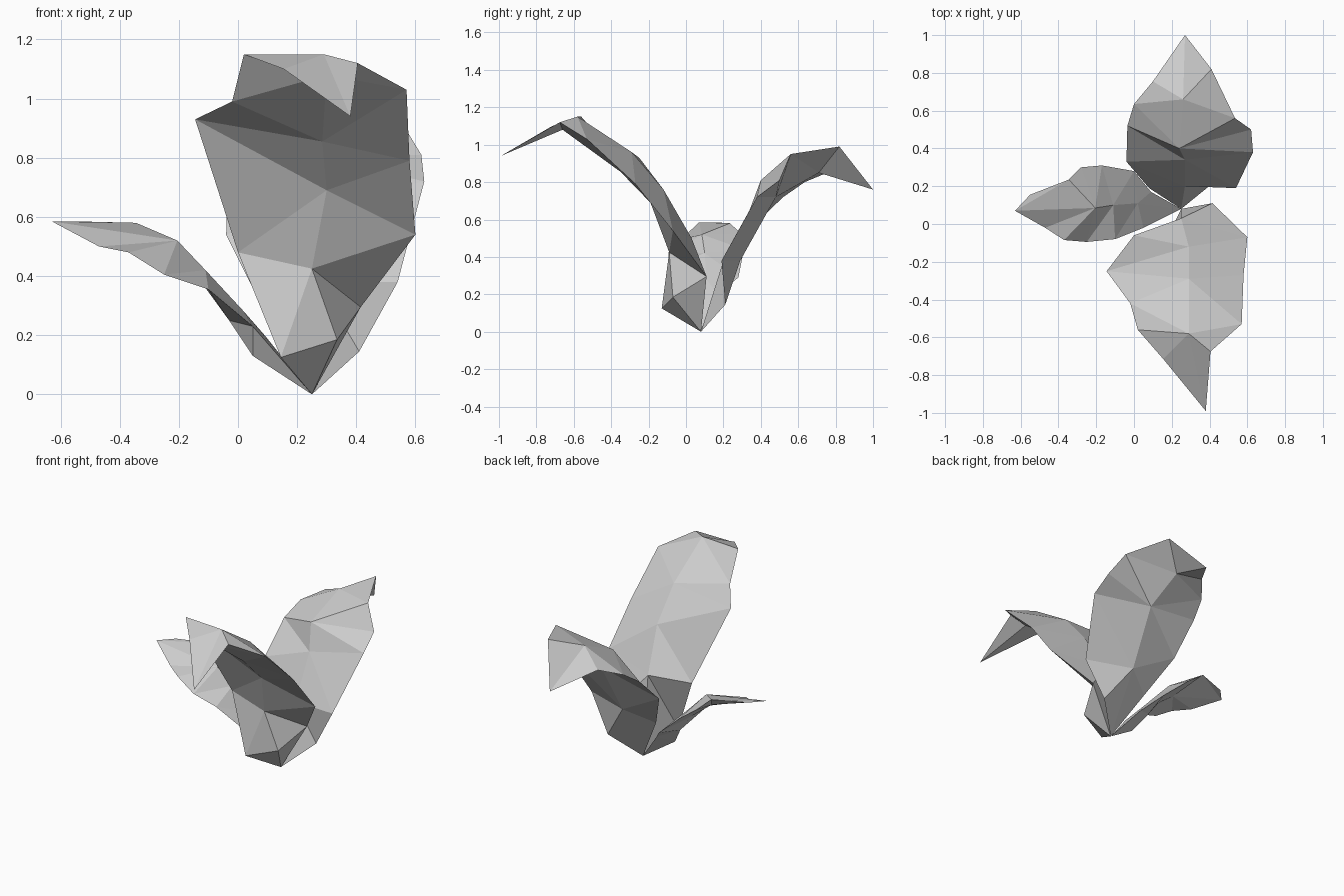
import bpy, bmesh
from mathutils import Vector

if "Cube" in bpy.data.objects:
    bpy.data.objects.remove(bpy.data.objects["Cube"])

BASE = (0.25, 0.08, 0.0)


def leaf(name, left, right, upper_rib, lower_rib, tip):
    """Thin faceted leaf: two outlines joined to an upper and a lower midrib."""
    bm = bmesh.new()
    base, end = bm.verts.new(BASE), bm.verts.new(tip)

    def line(points):
        return [base] + [bm.verts.new(p) for p in points] + [end]

    def stitch(a, b):
        # Triangulate between two lines, taking the shorter diagonal each time
        i = j = 0
        while i < len(a) - 1 or j < len(b) - 1:
            if j == len(b) - 1:
                step_a = True
            elif i == len(a) - 1:
                step_a = False
            else:
                step_a = (a[i + 1].co - b[j].co).length < (a[i].co - b[j + 1].co).length
            new = a[i + 1] if step_a else b[j + 1]
            tri = (a[i], b[j], new)
            if len(set(tri)) == 3 and not bm.faces.get(tri):
                bm.faces.new(tri)
            i, j = (i + 1, j) if step_a else (i, j + 1)

    l, r = line(left), line(right)
    for rib in (line(upper_rib), line(lower_rib)):
        stitch(l, rib)
        stitch(rib, r)
    bmesh.ops.recalc_face_normals(bm, faces=bm.faces)
    mesh = bpy.data.meshes.new(name)
    bm.to_mesh(mesh)
    bm.free()
    bpy.context.collection.objects.link(bpy.data.objects.new(name, mesh))


# Tall leaf arching to the front
leaf("front_leaf",
     left=[(.145, -.13, .125), (0, -.06, .48), (-.145, -.25, .93),
           (-.02, -.42, .99), (.02, -.56, 1.15), (.155, -.715, 1.10)],
     right=[(.415, .11, .295), (.6, -.07, .54), (.58, -.27, .79),
            (.57, -.53, 1.03), (.405, -.675, 1.12)],
     upper_rib=[(.25, .03, .5), (.29, -.12, .76), (.29, -.29, .96), (.29, -.58, 1.15)],
     lower_rib=[(.335, -.07, .185), (.25, -.09, .425), (.3, -.19, .69),
                (.285, -.35, .855), (.3, -.66, 1.08)],
     tip=(.38, -.99, .94))

# Leaf arching to the back
leaf("back_leaf",
     left=[(.08, .19, .3), (-.04, .33, .54), (-.035, .52, .72),
           (0, .635, .8), (.1, .755, .85)],
     right=[(.41, .21, .145), (.54, .19, .38), (.63, .38, .72),
            (.62, .5, .81), (.535, .56, .95), (.41, .82, .99)],
     upper_rib=[(.27, .2, .38), (.27, .34, .65), (.24, .4, .81), (.26, .66, .93)],
     lower_rib=[(.25, .29, .38), (.27, .48, .72), (.26, .71, .85)],
     tip=(.27, 1.0, .76))

# Low narrow leaf to the side
leaf("side_leaf",
     left=[(.05, -.02, .23), (-.1, -.08, .355), (-.25, -.095, .405),
           (-.37, -.085, .48), (-.47, -.02, .5)],
     right=[(.09, .17, .2), (0, .28, .29), (-.17, .31, .44),
            (-.28, .3, .52), (-.345, .235, .58), (-.55, .155, .585)],
     upper_rib=[(.02, .11, .28), (-.11, .1, .42), (-.205, .085, .52)],
     lower_rib=[(.05, .04, .13), (-.03, .1, .25), (-.11, .1, .36), (-.24, .08, .46)],
     tip=(-.63, .07, .585))
